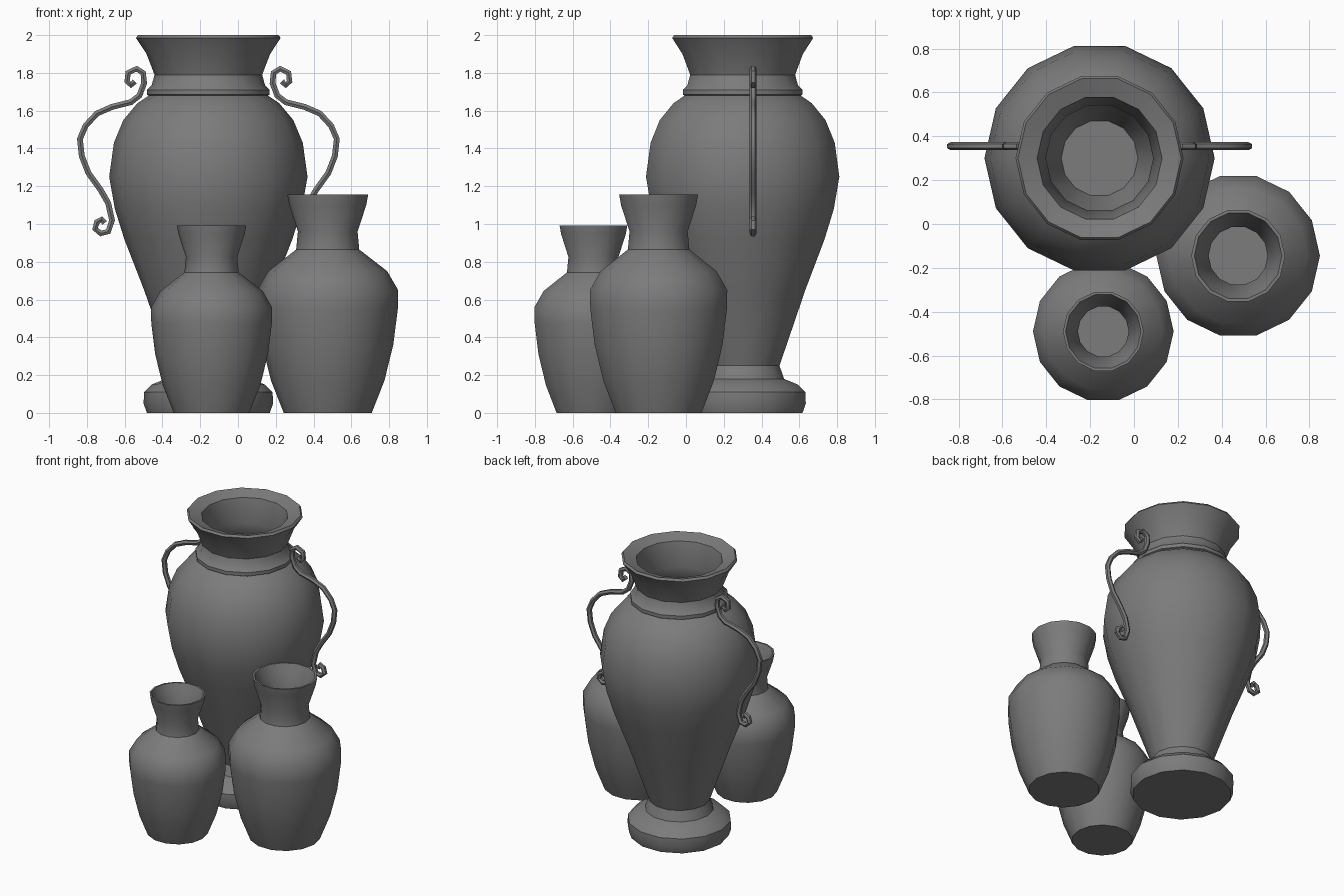
import bpy, bmesh, math

SIDES = 14

cube = bpy.data.objects.get("Cube")
if cube:
    bpy.data.objects.remove(cube, do_unlink=True)

clay = bpy.data.materials.new("grey_clay")
clay.use_nodes = True
clay.diffuse_color = (0.2, 0.2, 0.2, 1)
clay.node_tree.nodes["Principled BSDF"].inputs["Base Color"].default_value = (0.2, 0.2, 0.2, 1)


def finish(obj):
    obj.data.materials.append(clay)
    bpy.ops.object.select_all(action='DESELECT')
    obj.select_set(True)
    bpy.context.view_layer.objects.active = obj
    bpy.ops.object.shade_smooth_by_angle(angle=math.radians(32))


def lathe(name, profile, location, scale=1.0):
    """Turn a (radius, height) profile around z and cap both ends."""
    bm = bmesh.new()
    rings = []
    for r, z in profile:
        rings.append([bm.verts.new((r * scale * math.cos(math.tau * i / SIDES),
                                    r * scale * math.sin(math.tau * i / SIDES),
                                    z * scale)) for i in range(SIDES)])
    for a, b in zip(rings, rings[1:]):
        for i in range(SIDES):
            j = (i + 1) % SIDES
            bm.faces.new((a[i], a[j], b[j], b[i]))
    bm.faces.new(rings[0][::-1])
    bm.faces.new(rings[-1])
    mesh = bpy.data.meshes.new(name)
    bm.to_mesh(mesh)
    bm.free()
    obj = bpy.data.objects.new(name, mesh)
    obj.location = (*location, 0)
    bpy.context.collection.objects.link(obj)
    finish(obj)


def handle(name, path, location, side):
    """Sweep a round wire along an (x, z) path, mirrored by side."""
    curve = bpy.data.curves.new(name, 'CURVE')
    curve.dimensions = '3D'
    curve.bevel_depth = 0.018
    curve.bevel_resolution = 1
    curve.use_fill_caps = True
    spline = curve.splines.new('POLY')
    spline.points.add(len(path) - 1)
    for p, (x, z) in zip(spline.points, path):
        p.co = (side * x, 0, z, 1)
    obj = bpy.data.objects.new(name, curve)
    obj.location = (*location, 0)
    bpy.context.collection.objects.link(obj)
    bpy.ops.object.select_all(action='DESELECT')
    obj.select_set(True)
    bpy.context.view_layer.objects.active = obj
    bpy.ops.object.convert(target='MESH')
    finish(bpy.context.view_layer.objects.active)


# Tall urn: foot, body, collar, flared neck, then the inside down to its floor
urn_profile = [
    (.325, 0), (.343, .05), (.34, .11), (.30, .15), (.225, .18), (.2, .25),
    (.34, .65), (.445, .92), (.495, 1.08), (.525, 1.25), (.5, 1.43),
    (.45, 1.55), (.375, 1.64), (.315, 1.68),
    (.325, 1.685), (.325, 1.71), (.3, 1.735),
    (.285, 1.79), (.327, 1.9), (.383, 1.985), (.372, 2),
    (.285, 1.97), (.245, 1.8), (.27, 1.7), (.42, 1.52), (.48, 1.25),
    (.4, .92), (.29, .65), (.175, .3)]
urn_at = (-.157, .3)
lathe("tall_urn", urn_profile, urn_at)

# Scrolled handles of the urn
handle_path = [
    (.39, 1.755), (.41, 1.735), (.43, 1.755), (.425, 1.8), (.38, 1.822),
    (.345, 1.8), (.34, 1.745), (.365, 1.68), (.41, 1.645), (.51, 1.62),
    (.59, 1.585), (.65, 1.52), (.68, 1.45), (.67, 1.36), (.635, 1.27),
    (.57, 1.18), (.53, 1.11), (.51, 1.02), (.53, .96), (.57, .95),
    (.6, .975), (.59, 1.01), (.565, 1.025), (.55, 1.005)]
for side, name in ((1, "left_handle"), (-1, "right_handle")):
    handle(name, handle_path, (-.157, .355), side)

# Two jars share one shape at different sizes
jar_profile = [
    (.233, 0), (.3, .17), (.347, .36), (.371, .55), (.373, .65), (.315, .75),
    (.167, .865), (.158, .96), (.204, 1.1), (.214, 1.155),
    (.2, 1.155), (.18, 1.1), (.135, .96), (.14, .86), (.29, .73), (.34, .64),
    (.31, .36), (.21, .05)]
lathe("medium_jar", jar_profile, (.475, -.145))
lathe("small_jar", jar_profile, (-.14, -.49), 0.86)
